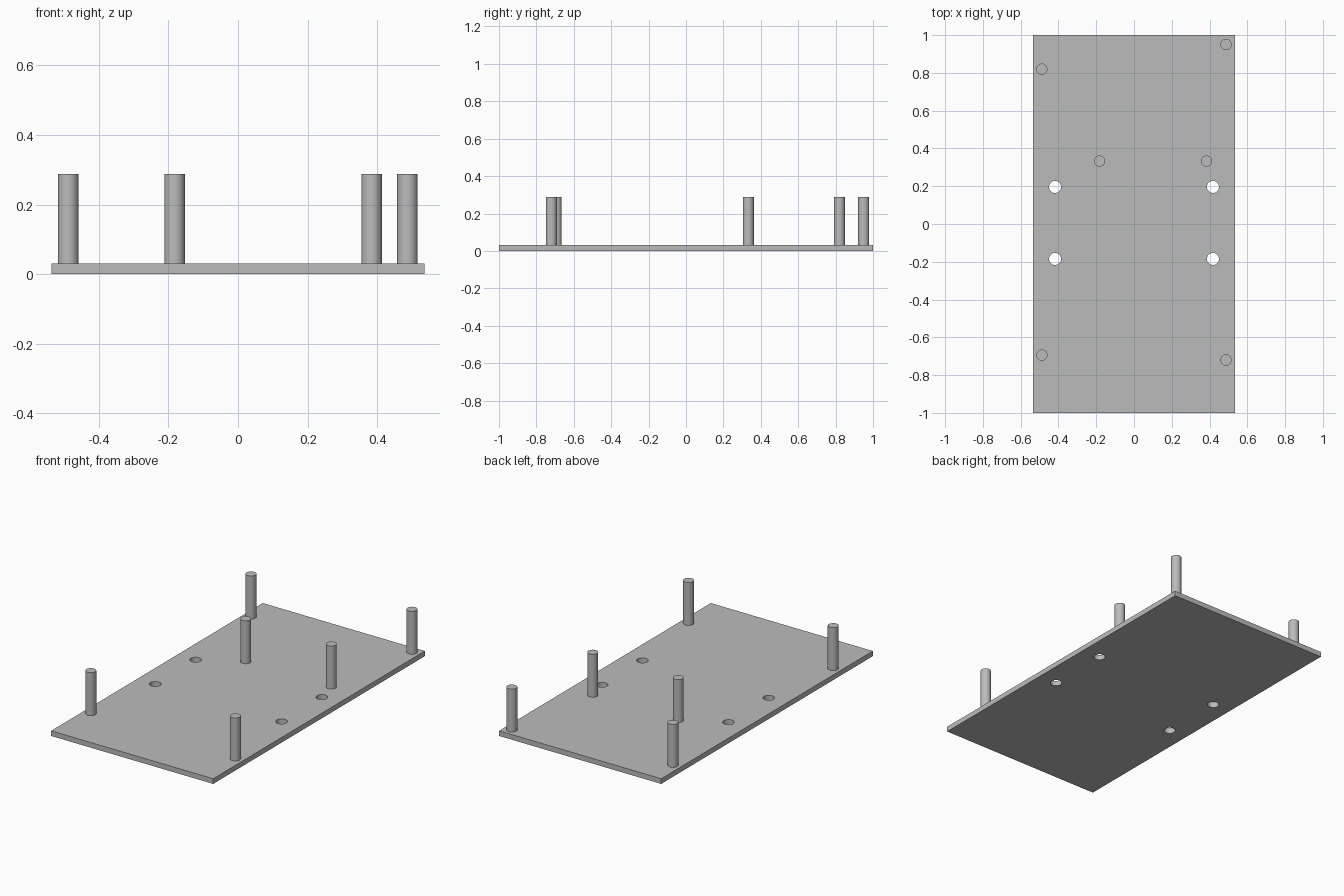
import bpy

cube = bpy.data.objects.get("Cube")
if cube:
    bpy.data.objects.remove(cube, do_unlink=True)

PLATE_TOP = 0.031
POST_TOP = 0.288

grey = bpy.data.materials.new("plain grey")
grey.use_nodes = True
grey.diffuse_color = (0.5, 0.5, 0.5, 1)
grey.node_tree.nodes["Principled BSDF"].inputs["Base Color"].default_value = (0.5, 0.5, 0.5, 1)


def cylinder(name, x, y, radius, bottom, top):
    bpy.ops.mesh.primitive_cylinder_add(
        vertices=32, radius=radius, depth=top - bottom, location=(x, y, (bottom + top) / 2))
    obj = bpy.context.object
    obj.name = name
    obj.data.materials.append(grey)
    bpy.ops.object.shade_smooth_by_angle()
    return obj


# Base plate
bpy.ops.mesh.primitive_cube_add(size=1, location=(0, 0, PLATE_TOP / 2))
plate = bpy.context.object
plate.name = "base_plate"
plate.scale = (1.072, 2, PLATE_TOP)
bpy.ops.object.transform_apply(location=False, rotation=False, scale=True)
plate.data.materials.append(grey)

# Four round through holes, mirrored left and right
for side in (-1, 1):
    for y in (0.196, -0.185):
        cutter = cylinder("hole_cutter", side * 0.418, y, 0.032, -0.1, 0.1)
        cutter.hide_render = True
        hole = plate.modifiers.new("hole", 'BOOLEAN')
        hole.operation = 'DIFFERENCE'
        hole.solver = 'EXACT'
        hole.object = cutter
        bpy.context.view_layer.objects.active = plate
        bpy.ops.object.modifier_apply(modifier=hole.name)
        bpy.data.objects.remove(cutter, do_unlink=True)

bpy.ops.object.select_all(action='DESELECT')
plate.select_set(True)
bpy.context.view_layer.objects.active = plate
bpy.ops.object.shade_smooth_by_angle()

# Standing posts
posts = {
    "front_right_post": (-0.488, -0.694),
    "front_left_post": (0.487, -0.72),
    "middle_right_post": (-0.182, 0.333),
    "middle_left_post": (0.384, 0.333),
    "back_right_post": (-0.488, 0.82),
    "back_left_post": (0.487, 0.95),
}
for name, (x, y) in posts.items():
    cylinder(name, x, y, 0.0295, PLATE_TOP - 0.005, POST_TOP)
